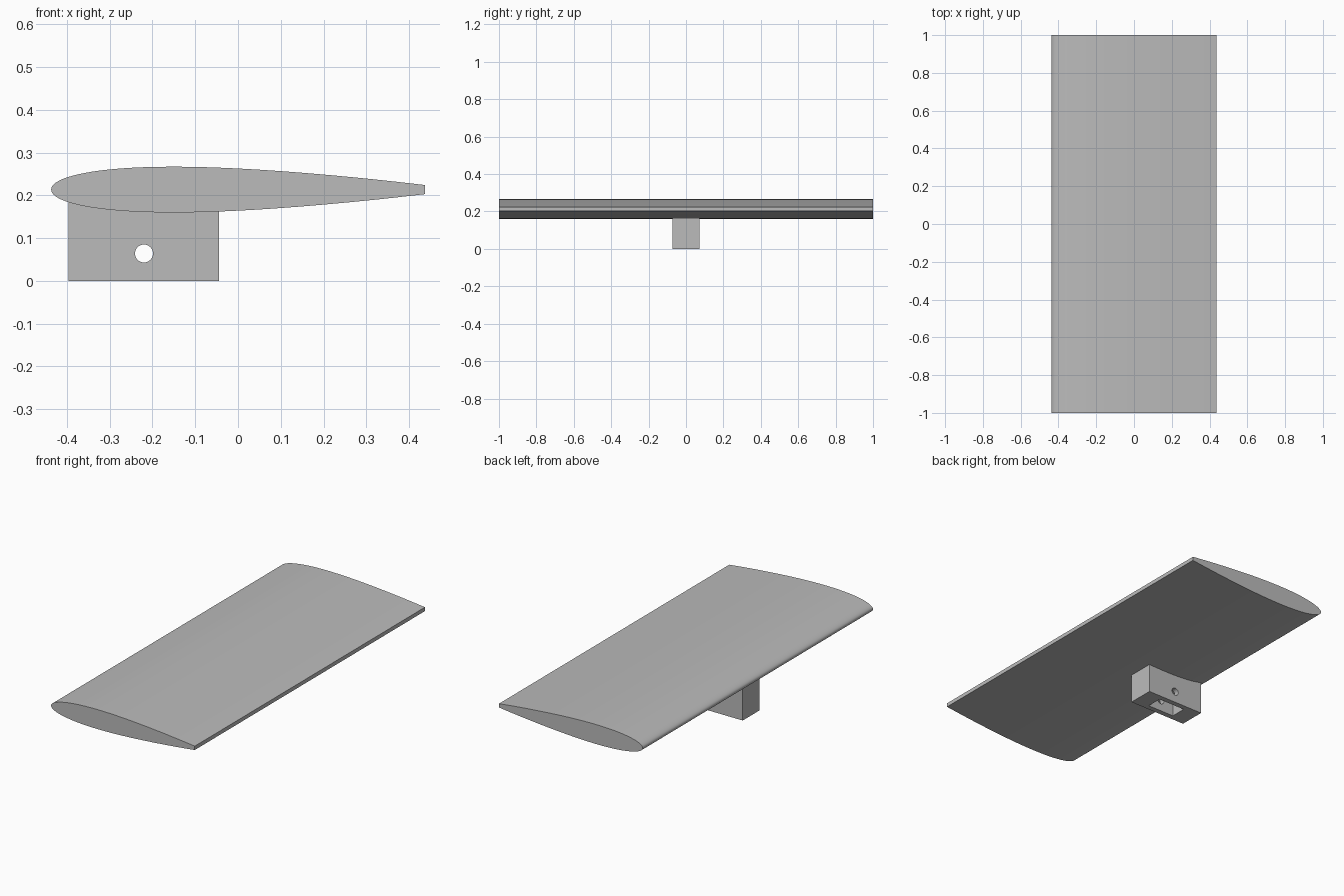
import bpy, bmesh, math
from mathutils import Matrix, Vector

old = bpy.data.objects.get("Cube")
if old:
    bpy.data.objects.remove(old, do_unlink=True)

grey = bpy.data.materials.new("plain grey")
grey.use_nodes = True
grey.diffuse_color = (0.5, 0.5, 0.5, 1)
grey.node_tree.nodes["Principled BSDF"].inputs["Base Color"].default_value = (0.5, 0.5, 0.5, 1)


def make_object(name, bm):
    bmesh.ops.recalc_face_normals(bm, faces=bm.faces)
    mesh = bpy.data.meshes.new(name)
    bm.to_mesh(mesh)
    bm.free()
    mesh.materials.append(grey)
    obj = bpy.data.objects.new(name, mesh)
    bpy.context.collection.objects.link(obj)
    return obj


def box(name, low, high):
    low, high = Vector(low), Vector(high)
    bm = bmesh.new()
    place = Matrix.Translation((low + high) / 2) @ Matrix.Diagonal((*(high - low), 1))
    bmesh.ops.create_cube(bm, size=1, matrix=place)
    return make_object(name, bm)


def smooth(obj):
    bpy.ops.object.select_all(action="DESELECT")
    obj.select_set(True)
    bpy.context.view_layer.objects.active = obj
    bpy.ops.object.shade_smooth_by_angle(angle=math.radians(30))


# Wing: symmetric airfoil with a blunt, cut-off trailing edge
LENGTH, CHORD, THICK, MID_Z, STEPS = 0.874, 0.95, 0.107, 0.2135, 40


def half_thickness(x):
    u = x / CHORD
    return 5 * THICK * (0.2969 * math.sqrt(u) - 0.126 * u - 0.3516 * u**2
                        + 0.2843 * u**3 - 0.1015 * u**4)


stations = [LENGTH * (1 - math.cos(math.pi / 2 * i / STEPS)) for i in range(STEPS + 1)]
upper = [(x - LENGTH / 2, MID_Z + half_thickness(x)) for x in reversed(stations)]
lower = [(x - LENGTH / 2, MID_Z - half_thickness(x)) for x in stations[1:]]
bm = bmesh.new()
profile = bm.faces.new([bm.verts.new((x, -1, z)) for x, z in upper + lower])
extruded = bmesh.ops.extrude_face_region(bm, geom=[profile], use_keep_orig=True)
tip = [v for v in extruded["geom"] if isinstance(v, bmesh.types.BMVert)]
bmesh.ops.translate(bm, verts=tip, vec=(0, 2, 0))
wing = make_object("wing", bm)
smooth(wing)

# Mounting block under the wing, with a socket from below and a cross pin hole
MOUNT_X = -0.22
mount = box("mounting_block", (MOUNT_X - 0.176, -0.073, 0), (MOUNT_X + 0.176, 0.073, 0.2))
socket = box("socket_cutter", (MOUNT_X - 0.082, -0.044, -0.1), (MOUNT_X + 0.082, 0.044, 0.128))
bm = bmesh.new()
bmesh.ops.create_cone(bm, cap_ends=True, segments=32, radius1=0.021, radius2=0.021, depth=0.4,
                      matrix=Matrix.Translation((MOUNT_X, 0, 0.064))
                      @ Matrix.Rotation(math.pi / 2, 4, "X"))
pin_hole = make_object("pin_hole_cutter", bm)

bpy.context.view_layer.objects.active = mount
for cutter in (socket, pin_hole):
    cutter.hide_render = True
    mod = mount.modifiers.new("cut", "BOOLEAN")
    mod.operation = "DIFFERENCE"
    mod.solver = "EXACT"
    mod.object = cutter
    bpy.ops.object.modifier_apply(modifier=mod.name)
    bpy.data.objects.remove(cutter, do_unlink=True)
smooth(mount)
